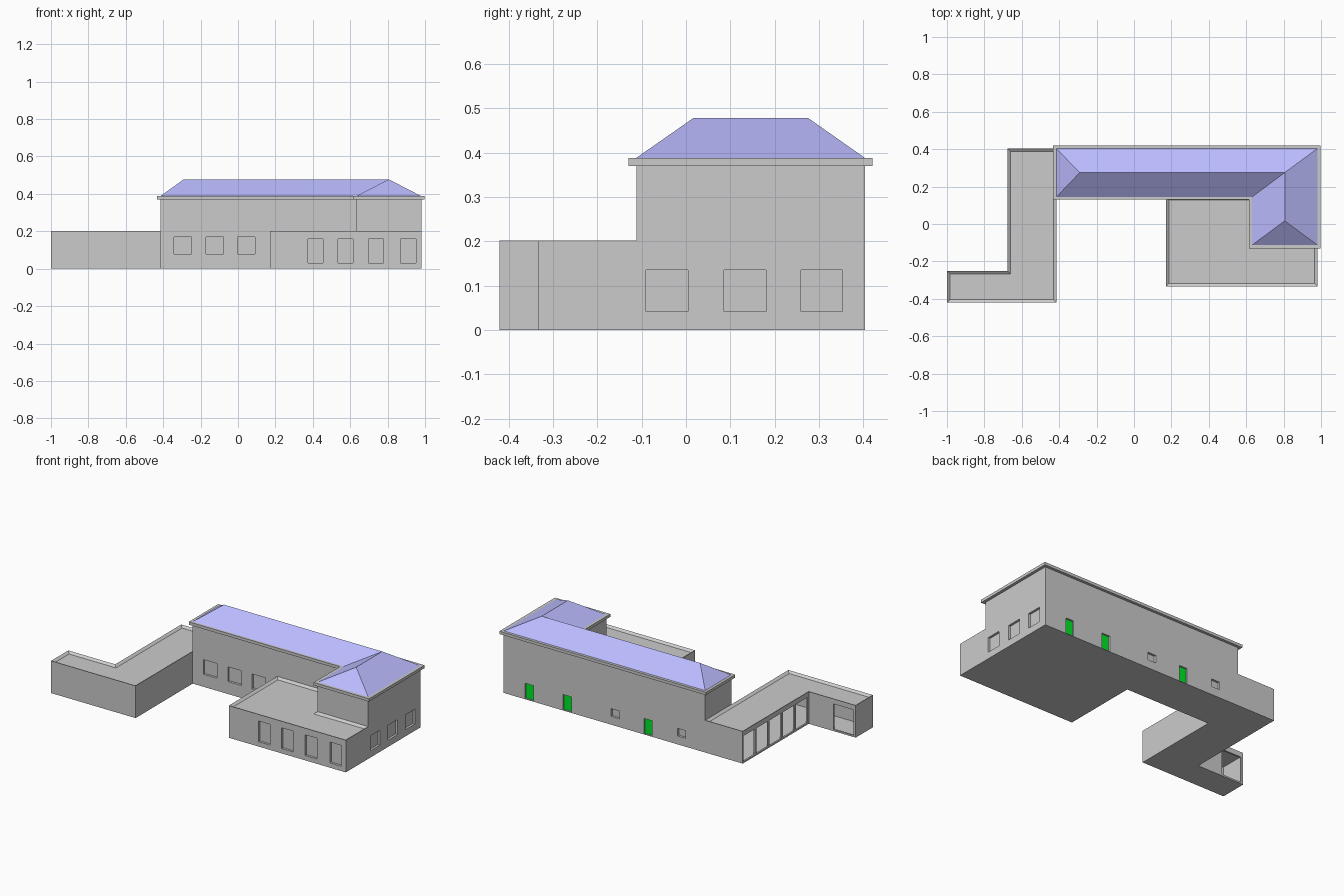
import bpy, bmesh
from mathutils import Vector

if "Cube" in bpy.data.objects:
    bpy.data.objects.remove(bpy.data.objects["Cube"])


def material(name, rgb):
    m = bpy.data.materials.new(name)
    m.diffuse_color = (*rgb, 1)
    m.use_nodes = True
    m.node_tree.nodes["Principled BSDF"].inputs["Base Color"].default_value = m.diffuse_color
    return m


ROOF = material("roof_blue", (0.5, 0.5, 1.0))
GREEN = material("door_green", (0.0, 0.8, 0.02))


def finish(bm, name, mat=None):
    bmesh.ops.recalc_face_normals(bm, faces=bm.faces[:])
    me = bpy.data.meshes.new(name)
    bm.to_mesh(me)
    bm.free()
    ob = bpy.data.objects.new(name, me)
    bpy.context.collection.objects.link(ob)
    if mat:
        me.materials.append(mat)
    return ob


def prism(name, pts, z0, z1, rim=0, drop=0, mat=None):
    """Extruded outline, optionally with a parapet rim round a sunken top."""
    bm = bmesh.new()
    face = bm.faces.new([bm.verts.new((x, y, z0)) for x, y in pts])
    ext = bmesh.ops.extrude_face_region(bm, geom=[face])
    vs = [v for v in ext["geom"] if isinstance(v, bmesh.types.BMVert)]
    bmesh.ops.translate(bm, verts=vs, vec=(0, 0, z1 - z0))
    # make sure the bottom cap exists
    if not face.is_valid:
        bmesh.ops.holes_fill(bm, edges=bm.edges[:])
    bmesh.ops.recalc_face_normals(bm, faces=bm.faces[:])
    if rim:
        top = [f for f in bm.faces if f.normal.z > 0.9]
        bmesh.ops.inset_region(bm, faces=top, thickness=rim, use_even_offset=True)
        bmesh.ops.translate(bm, verts=list({v for f in top for v in f.verts}), vec=(0, 0, -drop))
    return finish(bm, name, mat)


def box(name, a, b, mat=None):
    (x0, y0, z0), (x1, y1, z1) = a, b
    return prism(name, [(x0, y0), (x1, y0), (x1, y1), (x0, y1)], z0, z1, mat=mat)


def cut(target, cutter):
    mod = target.modifiers.new("opening", 'BOOLEAN')
    mod.operation = 'DIFFERENCE'
    mod.solver = 'EXACT'
    mod.object = cutter
    bpy.context.view_layer.objects.active = target
    bpy.ops.object.modifier_apply(modifier=mod.name)
    bpy.data.objects.remove(cutter)


D = 0.014  # window recess depth

# two-storey L-shaped walls
main = prism("main_walls", [(-0.415, 0.145), (0.63, 0.145), (0.63, -0.112), (0.98, -0.112),
                            (0.98, 0.403), (-0.415, 0.403)], 0, 0.37)
# eaves slab
prism("eaves", [(-0.432, 0.13), (0.615, 0.13), (0.615, -0.13), (0.998, -0.13),
                (0.998, 0.42), (-0.432, 0.42)], 0.37, 0.388)

# hipped roof
bm = bmesh.new()
base = [bm.verts.new((x, y, 0.388)) for x, y in
        [(-0.415, 0.145), (0.632, 0.145), (0.632, -0.112), (0.98, -0.112), (0.98, 0.403), (-0.415, 0.403)]]
r0, r1, r2 = [bm.verts.new((x, y, 0.478)) for x, y in [(-0.29, 0.275), (0.806, 0.275), (0.806, 0.017)]]
a, b, c, d, e, f = base
for face in [(a, b, r1, r0), (b, c, r2, r1), (c, d, r2), (d, e, r1, r2), (e, f, r0, r1), (f, a, r0), base]:
    bm.faces.new(face)
finish(bm, "hipped_roof", ROOF)

# single-storey front block with parapet
front = prism("front_block", [(0.17, -0.333), (0.98, -0.333), (0.98, -0.112), (0.63, -0.112),
                              (0.63, 0.145), (0.17, 0.145)], 0, 0.202, 0.016, 0.012)

# single-storey side wing with parapet, hollow behind its glazing bays
wing = prism("side_wing", [(-1.0, -0.42), (-0.415, -0.42), (-0.415, 0.403), (-0.675, 0.403),
                           (-0.675, -0.25), (-1.0, -0.25)], 0, 0.202, 0.016, 0.012)
W = 0.01
cut(wing, prism("room", [(-1 + W, -0.42 + W), (-0.415 - W, -0.42 + W), (-0.415 - W, 0.403 - W),
                         (-0.675 + W, 0.403 - W), (-0.675 + W, -0.25 - W), (-1 + W, -0.25 - W)], 0.006, 0.178))
for i in range(5):
    y = 0.396 - i * 0.13
    cut(wing, box("bay", (-0.72, y - 0.115, 0.01), (-0.655, y, 0.17)))
cut(wing, box("end_bay", (-0.985, -0.275, 0.01), (-0.845, -0.2, 0.17)))

# recessed windows on the front of the main walls
for x in (-0.342, -0.172, -0.004):
    cut(main, box("window", (x, 0.1, 0.078), (x + 0.094, 0.145 + D, 0.17)))
# recessed windows on the front block
for x in (0.374, 0.534, 0.698, 0.87):
    cut(front, box("window", (x, -0.4, 0.03), (x + 0.081, -0.333 + D, 0.16)))
# recessed windows on the right side
for y in (-0.09, 0.086, 0.259):
    cut(main, box("window", (0.98 - D, y, 0.042), (1.05, y + 0.094, 0.135)))
# small rear windows
for x in (0.18, -0.28):
    cut(main, box("window", (x, 0.403 - D, 0.052), (x + 0.057, 0.45, 0.1)))
# rear doors set into niches
for i, x in enumerate((0.775, 0.512, -0.047)):
    cut(main, box("niche", (x, 0.403 - D, 0.003), (x + 0.057, 0.45, 0.1)))
    box(f"rear_door_{i + 1}", (x, 0.402 - D, 0.003), (x + 0.057, 0.406 - D, 0.1), GREEN)
